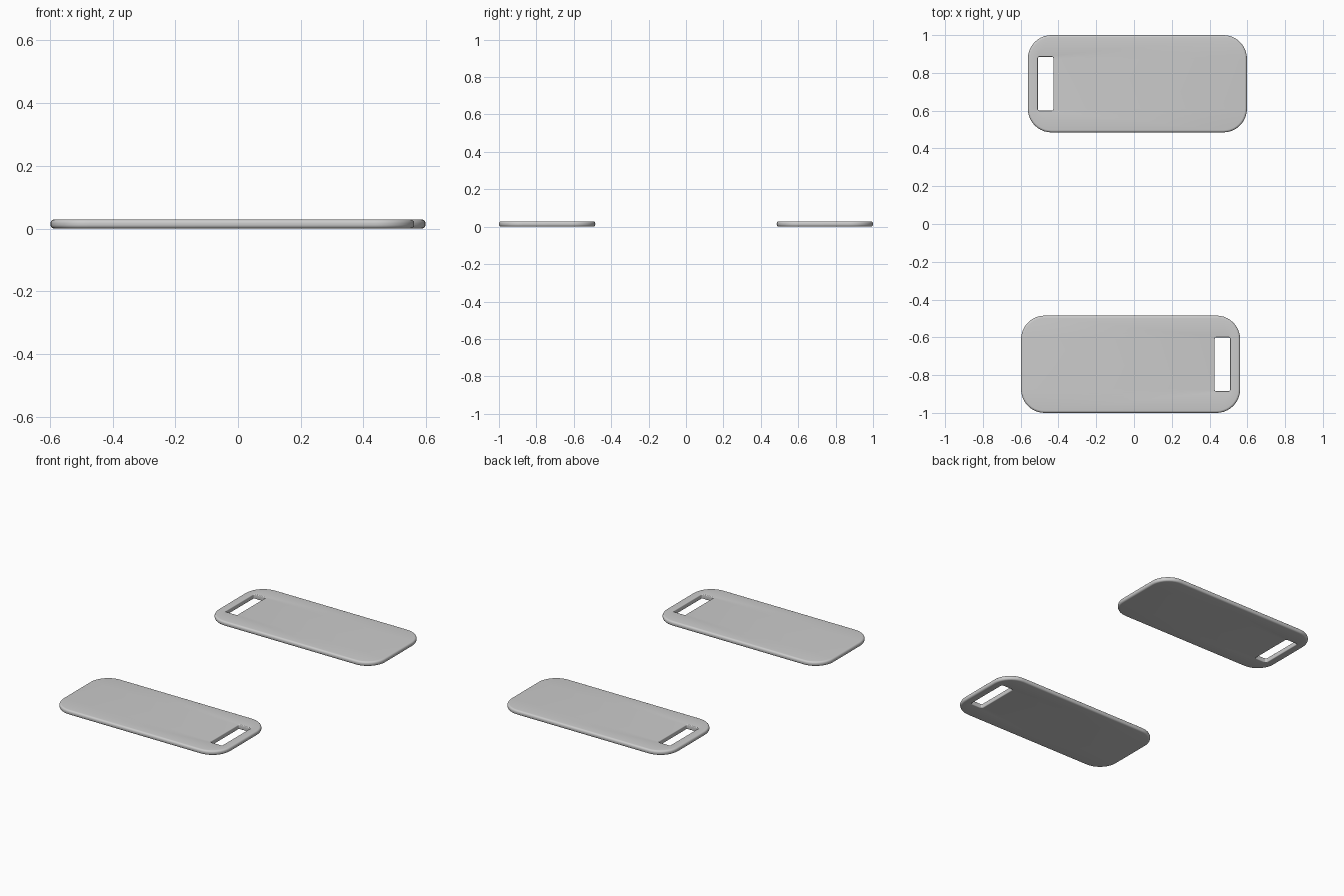
import bpy, bmesh
from math import sin, cos, pi

if "Cube" in bpy.data.objects:
    bpy.data.objects.remove(bpy.data.objects["Cube"])

THICK = 0.029   # board thickness
ROUND = 0.012   # rounding of the rim
CORNER = 10     # segments per corner
EDGE = 5        # segments per rim rounding


def ring(bm, cx, cy, hx, hy, r, z):
    """Rounded rectangle loop of vertices."""
    verts = []
    for q, (sx, sy) in enumerate([(1, 1), (-1, 1), (-1, -1), (1, -1)]):
        for i in range(CORNER + 1):
            a = (q + i / CORNER) * pi / 2
            verts.append(bm.verts.new((cx + sx * (hx - r) + r * cos(a),
                                       cy + sy * (hy - r) + r * sin(a), z)))
    return verts


def rim(rd):
    """(inset, height) pairs of the rounded edge, bottom to top."""
    pts = []
    for i in range(EDGE + 1):
        a = i / EDGE * pi / 2
        pts.append((rd * (1 - sin(a)), rd * (1 - cos(a))))
    return pts + [(o, THICK - z) for o, z in reversed(pts)]


def board(name, turn):
    bm = bmesh.new()
    # outer edge going up, then the slot wall going down
    rings = [ring(bm, -0.018, -0.7425, 0.58 - o, 0.2575 - o, 0.125 - o, z)
             for o, z in rim(ROUND)]
    rings += [ring(bm, 0.468, -0.7425, 0.041 + o, 0.142 + o, 0.008 + o, z)
              for o, z in reversed(rim(0.005))]
    n = len(rings[0])
    for a, b in zip(rings, rings[1:] + rings[:1]):
        for i in range(n):
            j = (i + 1) % n
            bm.faces.new((a[i], a[j], b[j], b[i]))
    bmesh.ops.recalc_face_normals(bm, faces=bm.faces)
    mesh = bpy.data.meshes.new(name)
    bm.to_mesh(mesh)
    bm.free()
    ob = bpy.data.objects.new(name, mesh)
    bpy.context.collection.objects.link(ob)
    ob.rotation_euler.z = turn
    bpy.ops.object.select_all(action='DESELECT')
    ob.select_set(True)
    bpy.context.view_layer.objects.active = ob
    bpy.ops.object.shade_smooth_by_angle()


# two identical slotted boards, the back one turned half way round
board("front_board", 0)
board("back_board", pi)
